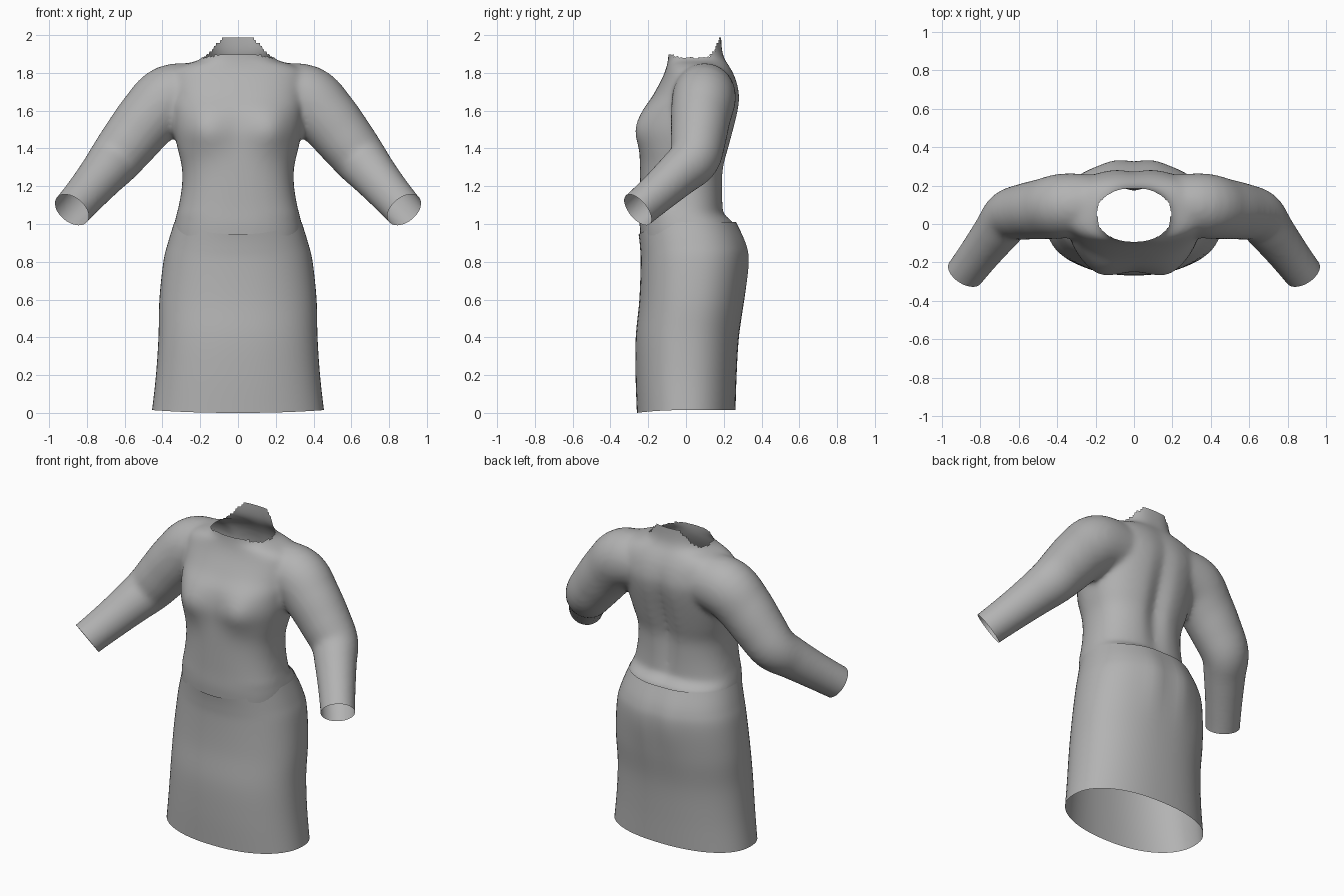
import bpy, bmesh, math
from mathutils import Vector

cube = bpy.data.objects.get("Cube")
if cube:
    bpy.data.objects.remove(cube, do_unlink=True)

SIDES = 64

grey = bpy.data.materials.new("plain grey cloth")
grey.use_nodes = True
GREY = (0.45, 0.45, 0.45, 1)
grey.diffuse_color = GREY
grey.node_tree.nodes["Principled BSDF"].inputs["Base Color"].default_value = GREY


def refine(rows, steps):
    """Catmull-Rom interpolation between rows of numbers."""
    out = []
    for i in range(len(rows) - 1):
        a, b, c, d = (rows[min(max(i + k, 0), len(rows) - 1)] for k in (-1, 0, 1, 2))
        for s in range(steps):
            t = s / steps
            out.append([q + t / 2 * (r - p + t * (2 * p - 5 * q + 4 * r - e + t * (3 * (q - r) + e - p)))
                        for p, q, r, e in zip(a, b, c, d)])
    return out + [list(rows[-1])]


def bell(value, centre, width):
    return math.exp(-((value - centre) / width) ** 2)


def loft(bm, rings, capped):
    rings = [[bm.verts.new(p) for p in ring] for ring in rings]
    for low, high in zip(rings, rings[1:]):
        for i in range(len(low)):
            j = (i + 1) % len(low)
            bm.faces.new((low[i], low[j], high[j], high[i]))
    if capped:
        bm.faces.new(rings[0][::-1])
        bm.faces.new(rings[-1])


def body_ring(row, shape, power):
    """Rounded cross-section from height, half width, front and back."""
    z, width, front, back = row
    ring = []
    for i in range(SIDES):
        a = math.tau * i / SIDES
        c, s = math.cos(a), math.sin(a)
        x = width * math.copysign(abs(c) ** (2 / power), c)
        y = (front + back) / 2 + (back - front) / 2 * math.copysign(abs(s) ** (2 / power), s)
        ring.append(shape(x, y, z, s))
    return ring


def bodice_shape(x, y, z, s):
    if s < 0:    # bust
        y -= 0.05 * bell(abs(x), 0.19, 0.12) * bell(z, 1.5, 0.12) * -s
    else:        # spine groove
        y -= 0.035 * bell(x, 0, 0.055) * bell(z, 1.38, 0.33) * s
    return Vector((x, y, z))


def skirt_shape(x, y, z, s):
    front = max(0, -s) ** 2
    if s > 0:    # seat
        y += 0.012 * bell(abs(x), 0.1, 0.07) * bell(z, 0.8, 0.2) * s
    dip = -0.06 * front * max(z, 0) ** 8
    lift = 0.015 * (1 - front) * max(0, 1 - z) ** 8
    return Vector((x, y, z + dip + lift))


def finish(bm, name):
    mesh = bpy.data.meshes.new(name)
    bm.to_mesh(mesh)
    bm.free()
    mesh.materials.append(grey)
    ob = bpy.data.objects.new(name, mesh)
    bpy.context.collection.objects.link(ob)
    return ob


def shade(ob):
    bpy.ops.object.select_all(action='DESELECT')
    ob.select_set(True)
    bpy.context.view_layer.objects.active = ob
    bpy.ops.object.shade_smooth_by_angle(angle=math.radians(40))


# Skirt: open tube whose waist edge sits close on the bodice
skirt_rows = refine([
    (0, .455, -.26, .262), (.2, .434, -.267, .268), (.4, .421, -.266, .28),
    (.6, .416, -.247, .307), (.8, .395, -.24, .325), (.9, .371, -.243, .311),
    (1.01, .337, -.251, .264)], 6)
bm = bmesh.new()
loft(bm, [body_ring(r, skirt_shape, 2.25) for r in skirt_rows], False)
shade(finish(bm, "skirt"))

# Bodice volume up to the neck, flared where it meets the skirt
bodice_rows = refine([
    (.86, .345, -.236, .258), (.98, .341, -.245, .26), (1.015, .334, -.246, .25),
    (1.05, .326, -.245, .207), (1.1, .313, -.244, .2), (1.2, .297, -.244, .199),
    (1.3, .297, -.244, .205), (1.4, .32, -.243, .231), (1.5, .34, -.243, .257),
    (1.6, .35, -.222, .28), (1.68, .36, -.175, .287), (1.76, .365, -.132, .269),
    (1.81, .35, -.11, .247), (1.845, .285, -.1, .226), (1.872, .198, -.095, .208),
    (1.92, .174, -.092, .193), (2.0, .174, -.092, .187), (2.12, .174, -.092, .185)], 4)
bm = bmesh.new()
loft(bm, [body_ring(r, bodice_shape, 2.4) for r in bodice_rows], True)

# Sleeve volumes: x, y, z and radius along the bent arm
arm = refine([
    (.2, .1, 1.685, .165), (.36, .095, 1.665, .178), (.47, .078, 1.565, .167),
    (.565, .065, 1.45, .155), (.648, .043, 1.345, .142), (.715, -.04, 1.265, .126),
    (.80, -.15, 1.166, .112), (.88, -.255, 1.075, .104), (.925, -.319, 1.019, .104)], 5)
points = [Vector(r[:3]) for r in arm]
for side in (1, -1):
    rings = []
    for i, p in enumerate(points):
        along = (points[min(i + 1, len(points) - 1)] - points[max(i - 1, 0)]).normalized()
        across = along.cross(Vector((0, 1, 0))).normalized()
        depth = across.cross(along)
        ring = []
        for k in range(32):
            a = math.tau * k / 32
            q = p + arm[i][3] * (math.cos(a) * across + 0.95 * math.sin(a) * depth)
            ring.append((side * q.x, q.y, q.z))
        rings.append(ring)
    loft(bm, rings, True)
bmesh.ops.recalc_face_normals(bm, faces=bm.faces[:])

# Fuse the bodice and sleeves into one soft skin
bodice = finish(bm, "bodice_with_sleeves")
fuse = bodice.modifiers.new("fuse", 'REMESH')
fuse.mode = 'VOXEL'
fuse.voxel_size = 0.015
soften = bodice.modifiers.new("soften", 'SMOOTH')
soften.factor = 0.5
soften.iterations = 12
bpy.context.view_layer.update()
fused = bpy.data.meshes.new_from_object(bodice.evaluated_get(bpy.context.evaluated_depsgraph_get()))
bodice.modifiers.clear()
bodice.data = fused

# Open the cuffs, the waist and the ragged neckline
bm = bmesh.new()
bm.from_mesh(fused)
cuts = [((0, 0, .94), (0, 0, -1))]
cuts += [((s * .88, -.255, 1.075), (s * .47, -.67, -.58)) for s in (1, -1)]
for point, normal in cuts:
    bmesh.ops.bisect_plane(bm, geom=bm.verts[:] + bm.edges[:] + bm.faces[:],
                           plane_co=point, plane_no=normal, clear_outer=True)


def above_neckline(p):
    rise = min(max((p.y - 0.08) / 0.1, 0), 1) ** 3
    lip = 0.02 * bell(p.y, -0.09, 0.04)
    return abs(p.x) < 0.22 and p.z > 1.88 + lip + 0.115 * rise


bmesh.ops.delete(bm, geom=[f for f in bm.faces if above_neckline(f.calc_center_median())],
                 context='FACES')
bm.to_mesh(fused)
bm.free()
fused.materials.clear()
fused.materials.append(grey)
shade(bodice)
